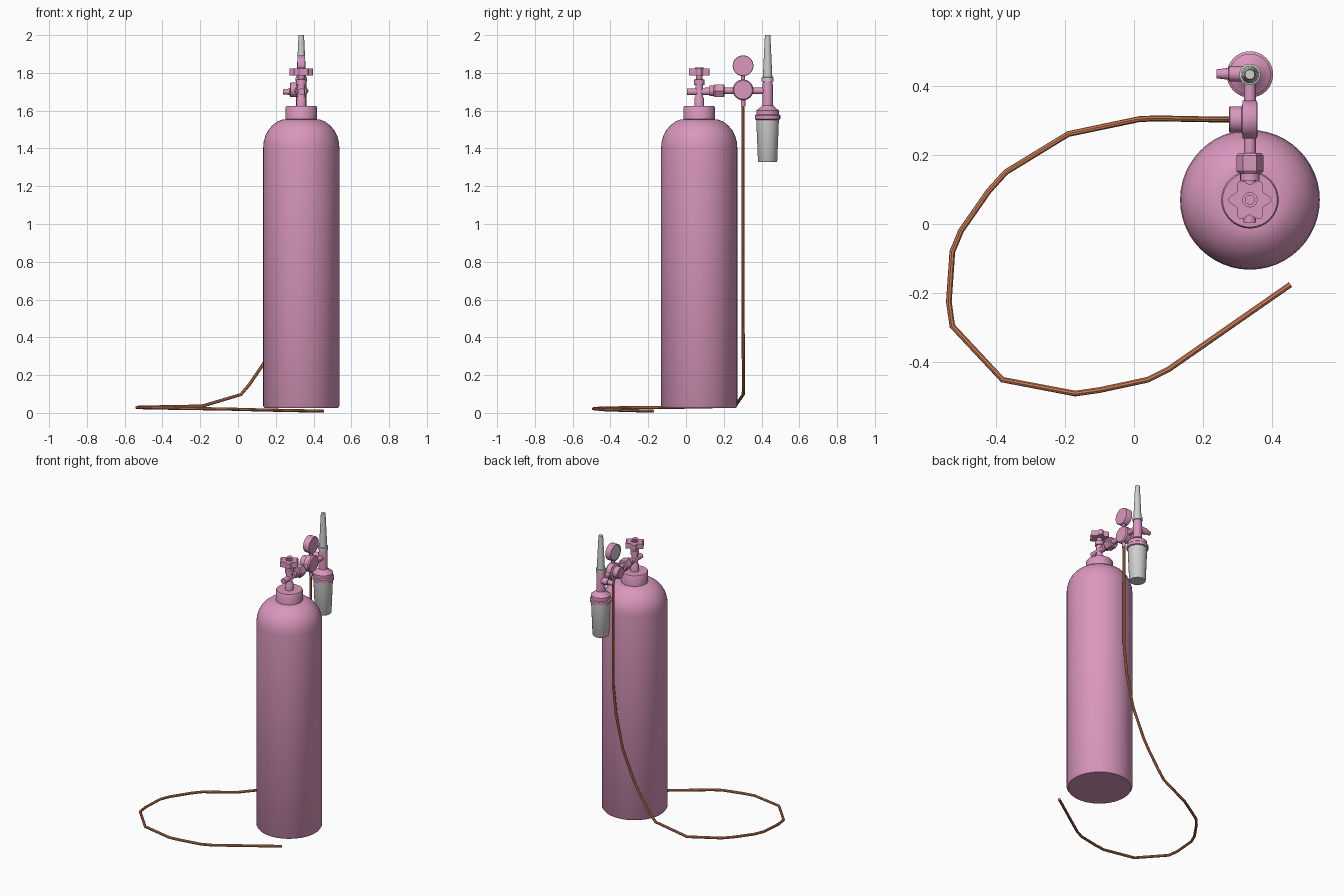
import bpy, bmesh, math
from mathutils import Vector, Matrix

if "Cube" in bpy.data.objects:
    bpy.data.objects.remove(bpy.data.objects["Cube"])


def material(name, rgb):
    m = bpy.data.materials.new(name)
    m.diffuse_color = (*rgb, 1)
    m.use_nodes = True
    m.node_tree.nodes["Principled BSDF"].inputs["Base Color"].default_value = m.diffuse_color
    return m


PINK = material("pink paint", (0.70, 0.31, 0.51))
GREY = material("pale grey", (0.62, 0.62, 0.61))
COPPER = material("copper hose", (0.64, 0.22, 0.10))

CX, CY = 0.335, 0.07      # tank axis
GY, FY = 0.302, 0.432     # gauge and flowmeter positions along y
PZ = 1.705                # height of the regulator pipe
AXES = {"z": Vector((0, 0, 1)), "y": Vector((0, 1, 0)), "-x": Vector((-1, 0, 0))}


def finish(name, bm, mat, smooth=True):
    bmesh.ops.recalc_face_normals(bm, faces=bm.faces)
    me = bpy.data.meshes.new(name)
    bm.to_mesh(me)
    bm.free()
    ob = bpy.data.objects.new(name, me)
    bpy.context.collection.objects.link(ob)
    me.materials.append(mat)
    if smooth:
        bpy.ops.object.select_all(action="DESELECT")
        ob.select_set(True)
        bpy.context.view_layer.objects.active = ob
        bpy.ops.object.shade_smooth_by_angle(angle=math.radians(35))
    return ob


def lathe(name, origin, axis, profile, mat=PINK, sides=24, smooth=True):
    """Turn (radius, distance) pairs about an axis through origin, with flat caps."""
    rot = AXES[axis].to_track_quat("Z", "Y").to_matrix().to_4x4()
    place = Matrix.Translation(origin) @ rot
    bm = bmesh.new()
    rings = []
    for r, h in profile:
        rings.append([bm.verts.new(place @ Vector((r * math.cos(2 * math.pi * i / sides),
                                                   r * math.sin(2 * math.pi * i / sides), h)))
                      for i in range(sides)])
    for a, b in zip(rings, rings[1:]):
        for i in range(sides):
            j = (i + 1) % sides
            bm.faces.new((a[i], a[j], b[j], b[i]))
    bm.faces.new(rings[0])
    bm.faces.new(rings[-1])
    return finish(name, bm, mat, smooth)


# Tank with rounded shoulder, and its neck collar
lathe("tank", (CX, CY, 0), "z",
      [(0.194, 0.025), (0.202, 0.037), (0.202, 1.40), (0.199, 1.435), (0.190, 1.468),
       (0.174, 1.498), (0.152, 1.523), (0.125, 1.543), (0.10, 1.553), (0.08, 1.555)], sides=48)
lathe("neck_collar", (CX, CY, 0), "z", [(0.083, 1.54), (0.083, 1.618), (0.079, 1.624)], sides=32)

# Valve body, stem and cross stub
lathe("valve_body", (CX, CY, 0), "z",
      [(0.026, 1.61), (0.026, 1.665), (0.020, 1.675), (0.020, 1.735), (0.027, 1.737),
       (0.027, 1.765), (0.017, 1.767), (0.017, 1.80)])
lathe("valve_stub", (CX, CY, PZ - 0.005), "y", [(0.018, -0.066), (0.018, 0.06)], sides=16)

# Six-lobed handwheel
bm = bmesh.new()
N = 72
bottom, top = [], []
for i in range(N):
    a = 2 * math.pi * i / N
    r = 0.053 + 0.009 * math.cos(6 * a)
    for ring, z in ((bottom, 1.787), (top, 1.822)):
        ring.append(bm.verts.new((CX + r * math.cos(a), CY + r * math.sin(a), z)))
bm.faces.new(bottom)
bm.faces.new(top)
for i in range(N):
    j = (i + 1) % N
    bm.faces.new((bottom[i], bottom[j], top[j], top[i]))
finish("handwheel", bm, PINK)
lathe("handwheel_hub", (CX, CY, 0), "z",
      [(0.022, 1.82), (0.022, 1.828), (0.013, 1.828), (0.013, 1.822)], sides=20)

# Regulator pipe with collar and hex nut
lathe("regulator_pipe", (CX, 0, PZ), "y", [(0.017, 0.10), (0.017, FY)], sides=16)
lathe("pipe_collar", (CX, 0, PZ), "y", [(0.028, 0.125), (0.028, 0.15)])
lathe("hex_nut", (CX, 0, PZ), "y",
      [(0.033, 0.146), (0.039, 0.153), (0.039, 0.198), (0.033, 0.205)], sides=6, smooth=False)

# Lower regulator drum with knob, and upper gauge with pale dial
lathe("regulator_drum", (CX, GY, PZ + 0.005), "-x",
      [(0.049, -0.022), (0.055, -0.014), (0.055, 0.018), (0.038, 0.024),
       (0.038, 0.058), (0.034, 0.061)], sides=32)
lathe("gauge_stem", (CX, GY, 0), "z", [(0.011, 1.75), (0.011, 1.80)], sides=12)
lathe("gauge_case", (CX, GY, 1.838), "-x",
      [(0.053, -0.021), (0.055, -0.018), (0.055, 0.021), (0.048, 0.021), (0.048, 0.018)], sides=32)
lathe("gauge_dial", (CX, GY, 1.838), "-x", [(0.047, 0.017), (0.047, 0.0195)], GREY, sides=32)
lathe("hose_fitting", (CX, GY, 0), "z", [(0.012, 1.625), (0.012, 1.67)], sides=12)

# Flowmeter: body, flange, tapered tube and cup
lathe("flowmeter_body", (CX, FY, 0), "z",
      [(0.056, 1.55), (0.067, 1.555), (0.067, 1.575), (0.060, 1.58), (0.060, 1.602),
       (0.050, 1.608), (0.034, 1.622), (0.028, 1.628), (0.028, 1.735), (0.024, 1.755),
       (0.024, 1.768)], sides=32)
lathe("flowmeter_tube", (CX, FY, 0), "z",
      [(0.031, 1.755), (0.031, 1.776), (0.025, 1.778), (0.016, 1.97), (0.014, 2.0)], GREY)
lathe("humidifier_cup", (CX, FY, 0), "z",
      [(0.048, 1.328), (0.051, 1.333), (0.060, 1.552)], GREY, sides=32)
lathe("outlet_nozzle", (CX, FY + 0.002, 1.70), "-x",
      [(0.022, 0.0), (0.022, 0.06), (0.017, 0.062), (0.013, 0.097)], sides=16)

# Hose falling from the regulator and looping over the floor
path = [(0.333, 0.302, 1.66), (0.333, 0.302, 0.94), (0.312, 0.302, 0.74), (0.26, 0.302, 0.52),
        (0.176, 0.303, 0.33), (0.135, 0.304, 0.26), (0.06, 0.305, 0.15), (0.015, 0.303, 0.097),
        (-0.19, 0.26, 0.036), (-0.37, 0.15, 0.033), (-0.42, 0.095, 0.032), (-0.50, -0.02, 0.03),
        (-0.525, -0.08, 0.03), (-0.535, -0.225, 0.028), (-0.525, -0.295, 0.028),
        (-0.38, -0.45, 0.025), (-0.17, -0.49, 0.022), (-0.10, -0.48, 0.021),
        (0.04, -0.45, 0.018), (0.10, -0.42, 0.016), (0.452, -0.175, 0.009)]
curve = bpy.data.curves.new("hose_path", "CURVE")
curve.dimensions = "3D"
curve.bevel_depth = 0.0085
curve.bevel_resolution = 2
curve.use_fill_caps = True
spline = curve.splines.new("POLY")
spline.points.add(len(path) - 1)
for p, co in zip(spline.points, path):
    p.co = (*co, 1)
curve.materials.append(COPPER)
hose = bpy.data.objects.new("hose", curve)
bpy.context.collection.objects.link(hose)
bpy.ops.object.select_all(action="DESELECT")
hose.select_set(True)
bpy.context.view_layer.objects.active = hose
bpy.ops.object.convert(target="MESH")
bpy.ops.object.shade_smooth_by_angle(angle=math.radians(35))
